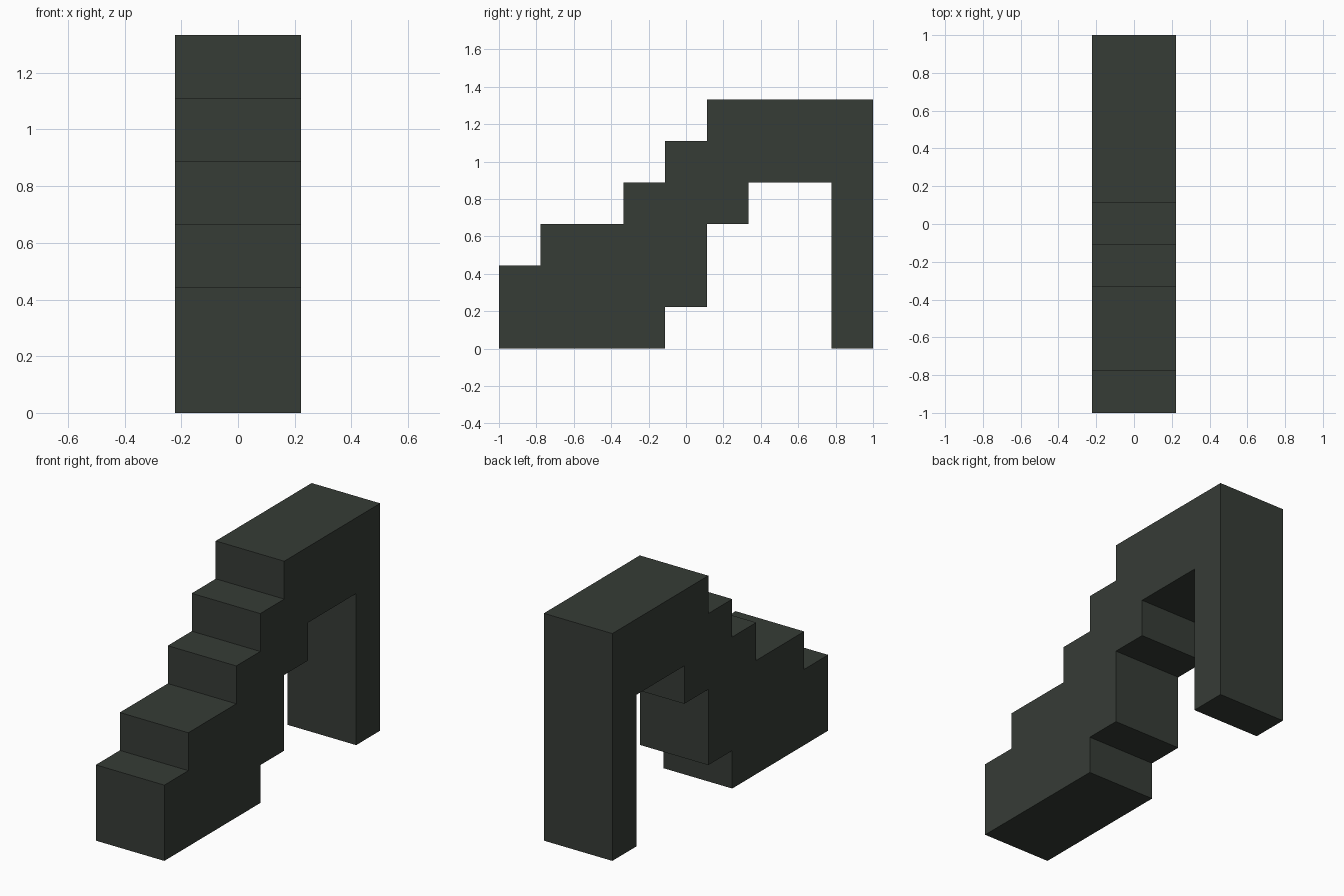
import bpy, bmesh

if "Cube" in bpy.data.objects:
    bpy.data.objects.remove(bpy.data.objects["Cube"])

U = 2 / 9          # one block unit
HALF_WIDTH = U     # the staircase is two blocks wide

# Side profile in block units (y from the front edge, z up)
profile = [(0, 0), (0, 2), (1, 2), (1, 3), (3, 3), (3, 4), (4, 4), (4, 5),
           (5, 5), (5, 6), (9, 6), (9, 0), (8, 0), (8, 4), (6, 4), (6, 3),
           (5, 3), (5, 1), (4, 1), (4, 0)]

stone = bpy.data.materials.new("dark_green_grey")
stone.diffuse_color = (0.037, 0.045, 0.037, 1)
stone.use_nodes = True
stone.node_tree.nodes["Principled BSDF"].inputs["Base Color"].default_value = stone.diffuse_color

# Stepped arch: extrude the profile across the width
bm = bmesh.new()
side = bm.faces.new([bm.verts.new((-HALF_WIDTH, y * U - 1, z * U)) for y, z in profile])
ext = bmesh.ops.extrude_face_region(bm, geom=[side], use_keep_orig=True)
moved = [g for g in ext["geom"] if isinstance(g, bmesh.types.BMVert)]
bmesh.ops.translate(bm, verts=moved, vec=(2 * HALF_WIDTH, 0, 0))
bmesh.ops.recalc_face_normals(bm, faces=bm.faces)

mesh = bpy.data.meshes.new("staircase")
bm.to_mesh(mesh)
bm.free()
mesh.materials.append(stone)
bpy.context.collection.objects.link(bpy.data.objects.new("staircase", mesh))
